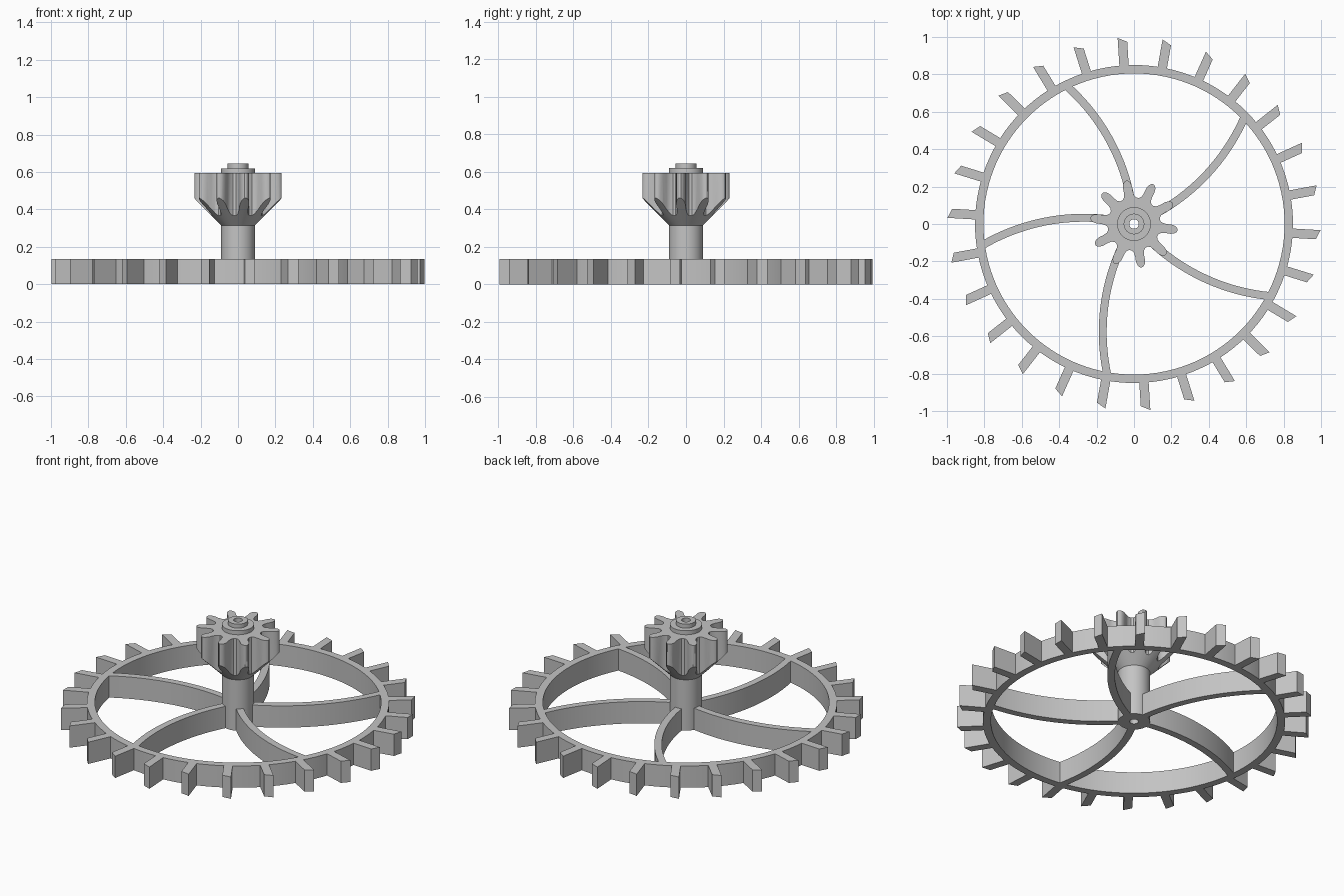
import bpy, bmesh
from math import sin, cos, pi, radians, sqrt, atan2, hypot

old = bpy.data.objects.get("Cube")
if old:
    bpy.data.objects.remove(old, do_unlink=True)

grey = bpy.data.materials.new("plain grey")
grey.use_nodes = True
grey.diffuse_color = (0.55, 0.55, 0.55, 1)
grey.node_tree.nodes["Principled BSDF"].inputs["Base Color"].default_value = (0.55, 0.55, 0.55, 1)

WHEEL_H = 0.135


def finish(bm, name):
    bmesh.ops.recalc_face_normals(bm, faces=bm.faces)
    mesh = bpy.data.meshes.new(name)
    bm.to_mesh(mesh)
    bm.free()
    mesh.materials.append(grey)
    obj = bpy.data.objects.new(name, mesh)
    bpy.context.collection.objects.link(obj)
    return obj


def select_only(obj):
    bpy.ops.object.select_all(action='DESELECT')
    obj.select_set(True)
    bpy.context.view_layer.objects.active = obj


def smooth(obj):
    select_only(obj)
    bpy.ops.object.shade_smooth_by_angle(angle=radians(30))


def lathe(name, profile, steps):
    """Spin a closed (radius, height) profile into a ring."""
    bm = bmesh.new()
    rings = [[bm.verts.new((r * cos(2 * pi * i / steps), r * sin(2 * pi * i / steps), z))
              for r, z in profile] for i in range(steps)]
    n = len(profile)
    for i in range(steps):
        a, b = rings[i], rings[(i + 1) % steps]
        for j in range(n):
            k = (j + 1) % n
            bm.faces.new((a[j], b[j], b[k], a[k]))
    return finish(bm, name)


def prism(bm, outline, z0, z1):
    """Extrude a flat outline from z0 to z1."""
    low = [bm.verts.new((x, y, z0)) for x, y in outline]
    high = [bm.verts.new((x, y, z1)) for x, y in outline]
    n = len(outline)
    bm.faces.new(low[::-1])
    bm.faces.new(high)
    for i in range(n):
        j = (i + 1) % n
        bm.faces.new((low[i], low[j], high[j], high[i]))


def turn(points, angle):
    c, s = cos(angle), sin(angle)
    return [(x * c - y * s, x * s + y * c) for x, y in points]


# Wheel rim
smooth(lathe("wheel_rim", [(0.805, 0), (0.85, 0), (0.85, WHEEL_H), (0.805, WHEEL_H)], 120))

# Wheel teeth with slanted tips
bm = bmesh.new()
tooth = [(0.83, -0.025), (0.975, -0.025), (0.998, 0.025), (0.83, 0.025)]
for k in range(26):
    prism(bm, turn(tooth, radians(93.6) + 2 * pi * k / 26), 0, WHEEL_H)
finish(bm, "wheel_teeth")

# Curved spokes: arcs that would run through the wheel centre
bm = bmesh.new()
reach, rise, half = 0.82, 1.0, 0.021
radius = hypot(reach / 2, rise)
start = atan2(-rise, 0.05 - reach / 2)
end = atan2(-rise, reach / 2)
arc = [start + (end - start) * i / 20 for i in range(21)]
edge = lambda r, angles: [(reach / 2 + r * cos(a), rise + r * sin(a)) for a in angles]
spoke = edge(radius + half, arc) + edge(radius - half, arc[::-1])
for k in range(5):
    prism(bm, turn(spoke, radians(-28 + 72 * k)), 0, WHEEL_H)
smooth(finish(bm, "wheel_spokes"))

# Hollow shaft with stepped top
smooth(lathe("shaft", [(0.025, 0), (0.09, 0), (0.09, 0.62), (0.055, 0.62),
                       (0.055, 0.645), (0.025, 0.645)], 64))

# Pinion: rounded teeth, trimmed below by a cone
half_tooth = [(0.137, 0.036), (0.15, 0.027), (0.175, 0.024), (0.2, 0.025),
              (0.22, 0.02), (0.23, 0.013), (0.235, 0.005)]
leaf = [(r, -w) for r, w in half_tooth] + [(r, w) for r, w in half_tooth[::-1]]
outline = []
for k in range(10):
    outline += turn(leaf, radians(100 + 36 * k))
bm = bmesh.new()
prism(bm, outline, 0.3, 0.595)
pinion = finish(bm, "pinion")
cone = lathe("pinion_cutter", [(0.05, 0.275), (0.3, 0.525), (0.3, 0.7), (0.05, 0.7)], 96)
cone.hide_render = True
trim = pinion.modifiers.new("cone trim", 'BOOLEAN')
trim.operation = 'INTERSECT'
trim.solver = 'EXACT'
trim.object = cone
select_only(pinion)
bpy.ops.object.modifier_apply(modifier=trim.name)
bpy.data.objects.remove(cone, do_unlink=True)
smooth(pinion)
